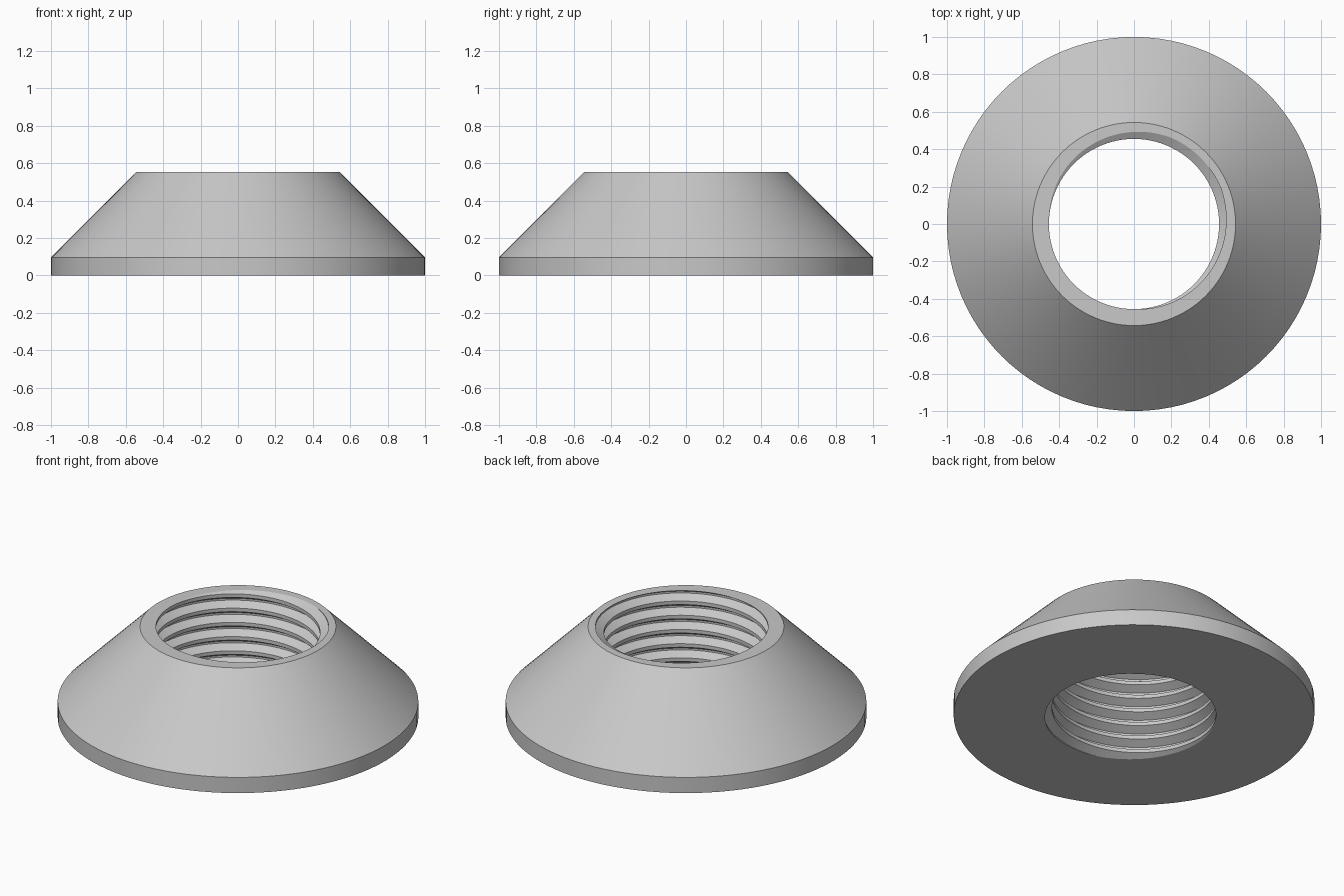
import bpy
import bmesh
from math import cos, sin, tau

cube = bpy.data.objects.get("Cube")
if cube:
    bpy.data.objects.remove(cube, do_unlink=True)

SEGMENTS = 96
HEIGHT = 0.553
PITCH = 0.087
CREST, ROOT = 0.455, 0.502

metal = bpy.data.materials.new("plain grey metal")
metal.use_nodes = True
metal.diffuse_color = (0.58, 0.58, 0.58, 1)
metal.node_tree.nodes["Principled BSDF"].inputs["Base Color"].default_value = metal.diffuse_color

bm = bmesh.new()


def ring(radius, z):
    return [bm.verts.new((radius * cos(tau * i / SEGMENTS), radius * sin(tau * i / SEGMENTS), z))
            for i in range(SEGMENTS)]


# Internal right-hand thread: root flat, flank, crest flat, flank, swept up a helix
profile = [(-1 / 16, ROOT), (1 / 16, ROOT), (3 / 8, CREST), (5 / 8, CREST)]
turns = int(HEIGHT / PITCH) + 5
columns = []
for i in range(SEGMENTS):
    a = i / SEGMENTS
    column = []
    for k in range(turns):
        for offset, radius in profile:
            z = HEIGHT + PITCH * (a - 1 / 8 + offset + k - turns + 2)
            column.append(bm.verts.new((radius * cos(tau * a), radius * sin(tau * a), z)))
    columns.append(column)
rows = turns * len(profile)
for i in range(SEGMENTS):
    wrap = i == SEGMENTS - 1
    here, there = columns[i], columns[(i + 1) % SEGMENTS]
    shift = len(profile) if wrap else 0
    for r in range(rows - 1 - shift):
        bm.faces.new((here[r], there[r + shift], there[r + shift + 1], here[r + 1]))

# Trim the thread flush with both end faces
for z, direction in ((0, -1), (HEIGHT, 1)):
    bmesh.ops.bisect_plane(bm, geom=bm.verts[:] + bm.edges[:] + bm.faces[:], dist=1e-5,
                           plane_co=(0, 0, z), plane_no=(0, 0, direction), clear_outer=True)
bmesh.ops.delete(bm, geom=[v for v in bm.verts if not v.link_faces], context='VERTS')

# Outer body: short cylindrical rim and a 45 degree cone
loops = [ring(1, 0), ring(1, 0.096), ring(0.543, HEIGHT)]
for low, high in zip(loops, loops[1:]):
    for i in range(SEGMENTS):
        j = (i + 1) % SEGMENTS
        bm.faces.new((low[i], low[j], high[j], high[i]))

# Flat end faces between the body and the thread
for z in (0, HEIGHT):
    rim = [e for e in bm.edges if e.is_boundary and all(abs(v.co.z - z) < 1e-4 for v in e.verts)]
    bmesh.ops.triangle_fill(bm, edges=rim, use_beauty=True, normal=(0, 0, 1 if z else -1))

bmesh.ops.recalc_face_normals(bm, faces=bm.faces[:])
mesh = bpy.data.meshes.new("threaded_cone_nut")
bm.to_mesh(mesh)
bm.free()
mesh.materials.append(metal)

nut = bpy.data.objects.new("threaded_cone_nut", mesh)
bpy.context.collection.objects.link(nut)
bpy.ops.object.select_all(action='DESELECT')
nut.select_set(True)
bpy.context.view_layer.objects.active = nut
bpy.ops.object.shade_smooth_by_angle()
